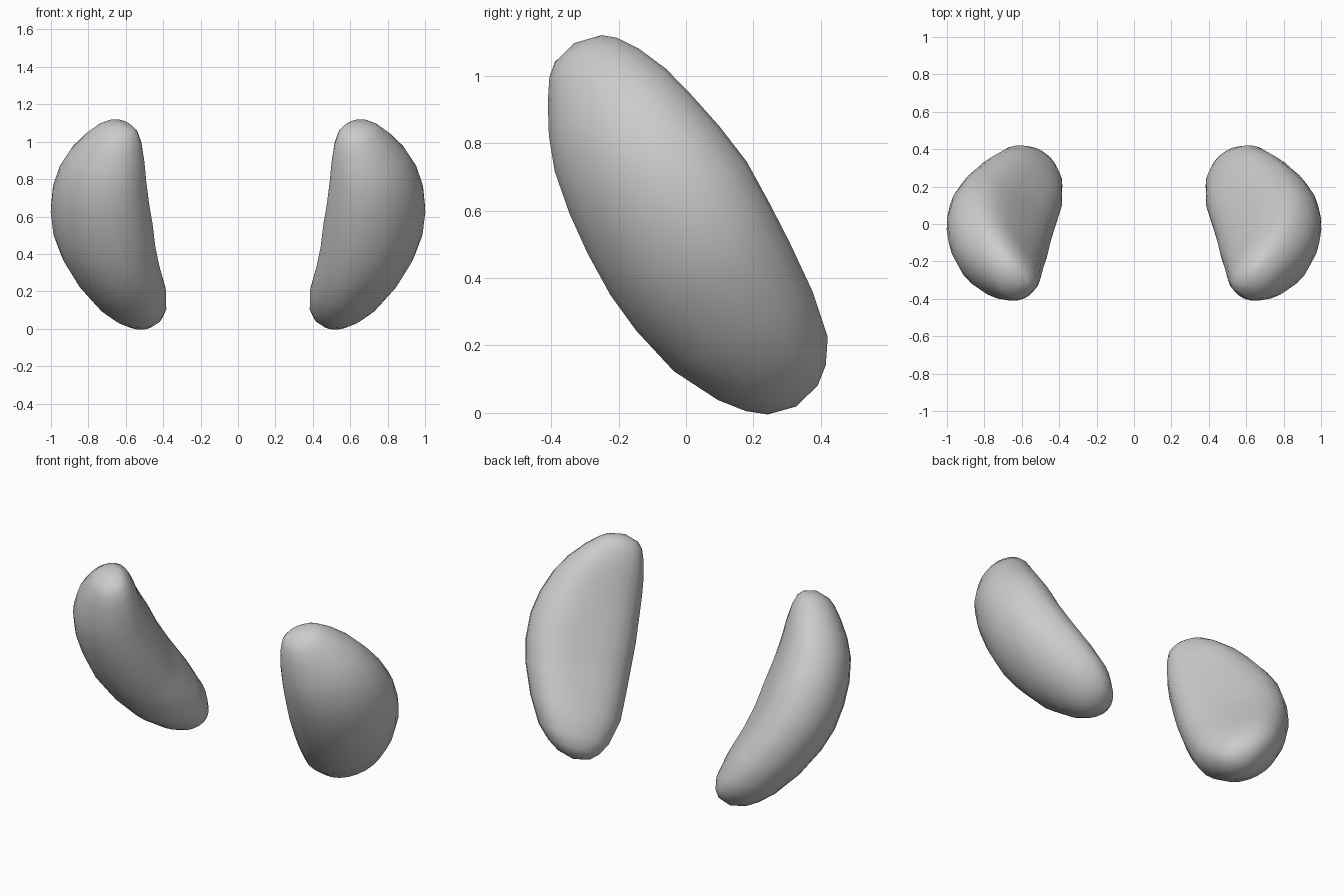
import bpy
import bmesh
from math import sin, cos, pi, radians
from mathutils import Vector

cube = bpy.data.objects.get("Cube")
if cube:
    bpy.data.objects.remove(cube, do_unlink=True)

grey = bpy.data.materials.new("plain_grey")
grey.use_nodes = True
tone = (0.6, 0.6, 0.6, 1)
grey.diffuse_color = tone
grey.node_tree.nodes["Principled BSDF"].inputs["Base Color"].default_value = tone

# Body axis leans forward; the broad side of each section is turned diagonally
AXIS = Vector((0, -0.5, 0.866))
ACROSS = Vector((0, 0.866, 0.5))
SIDE = Vector((1, 0, 0))
BROAD = (SIDE + ACROSS).normalized()
INNER = (ACROSS - SIDE).normalized()
SIDES = 24

# Sections: distance along axis, sideways centre, across centre, size
SECTIONS = [
    (-0.61, 0.53, 0.012, 0.085), (-0.57, 0.545, 0.012, 0.135),
    (-0.50, 0.572, 0.008, 0.185), (-0.36, 0.622, -0.012, 0.232),
    (-0.20, 0.68, -0.022, 0.255), (-0.07, 0.712, -0.025, 0.264),
    (0.07, 0.727, -0.022, 0.264), (0.20, 0.732, -0.025, 0.25),
    (0.33, 0.722, -0.027, 0.226), (0.43, 0.70, -0.022, 0.196),
    (0.52, 0.672, -0.018, 0.154), (0.58, 0.652, -0.018, 0.115),
    (0.61, 0.645, -0.018, 0.08),
]


def centre(t, x, n):
    return Vector((x, 0, 0.56)) + AXIS * t + ACROSS * n


def outline(angle, end):
    """Section point: outer side round, inner side flat with a soft groove."""
    u, v = cos(angle) * (1.15 - 0.1 * end), sin(angle)
    if v > 0:
        v = (0.79 + 0.13 * end) * (v ** 0.8 - 0.12 * (1 - end) * v ** 6)
    else:
        v *= 0.93
    return BROAD * u + INNER * v


def bean(name, mirror):
    bm = bmesh.new()
    rings = []
    for t, x, n, size in SECTIONS:
        end = (t / 0.63) ** 2
        rings.append([bm.verts.new(centre(t, x, n)
                                   + outline(2 * pi * i / SIDES, end) * size)
                      for i in range(SIDES)])
    for low, high in zip(rings, rings[1:]):
        for i in range(SIDES):
            j = (i + 1) % SIDES
            bm.faces.new((low[i], low[j], high[j], high[i]))
    # rounded tips
    for ring, tip in ((rings[0], centre(-0.632, 0.525, 0.012)),
                      (rings[-1], centre(0.63, 0.64, -0.018))):
        pole = bm.verts.new(tip)
        for i in range(SIDES):
            bm.faces.new((ring[i], ring[(i + 1) % SIDES], pole))
    for v in bm.verts:
        v.co.x *= mirror
    bmesh.ops.recalc_face_normals(bm, faces=bm.faces)
    mesh = bpy.data.meshes.new(name)
    bm.to_mesh(mesh)
    bm.free()
    mesh.materials.append(grey)
    obj = bpy.data.objects.new(name, mesh)
    bpy.context.collection.objects.link(obj)
    bpy.ops.object.select_all(action="DESELECT")
    obj.select_set(True)
    bpy.context.view_layer.objects.active = obj
    bpy.ops.object.shade_smooth_by_angle(angle=radians(80))


bean("left_bean", 1)
bean("right_bean", -1)
